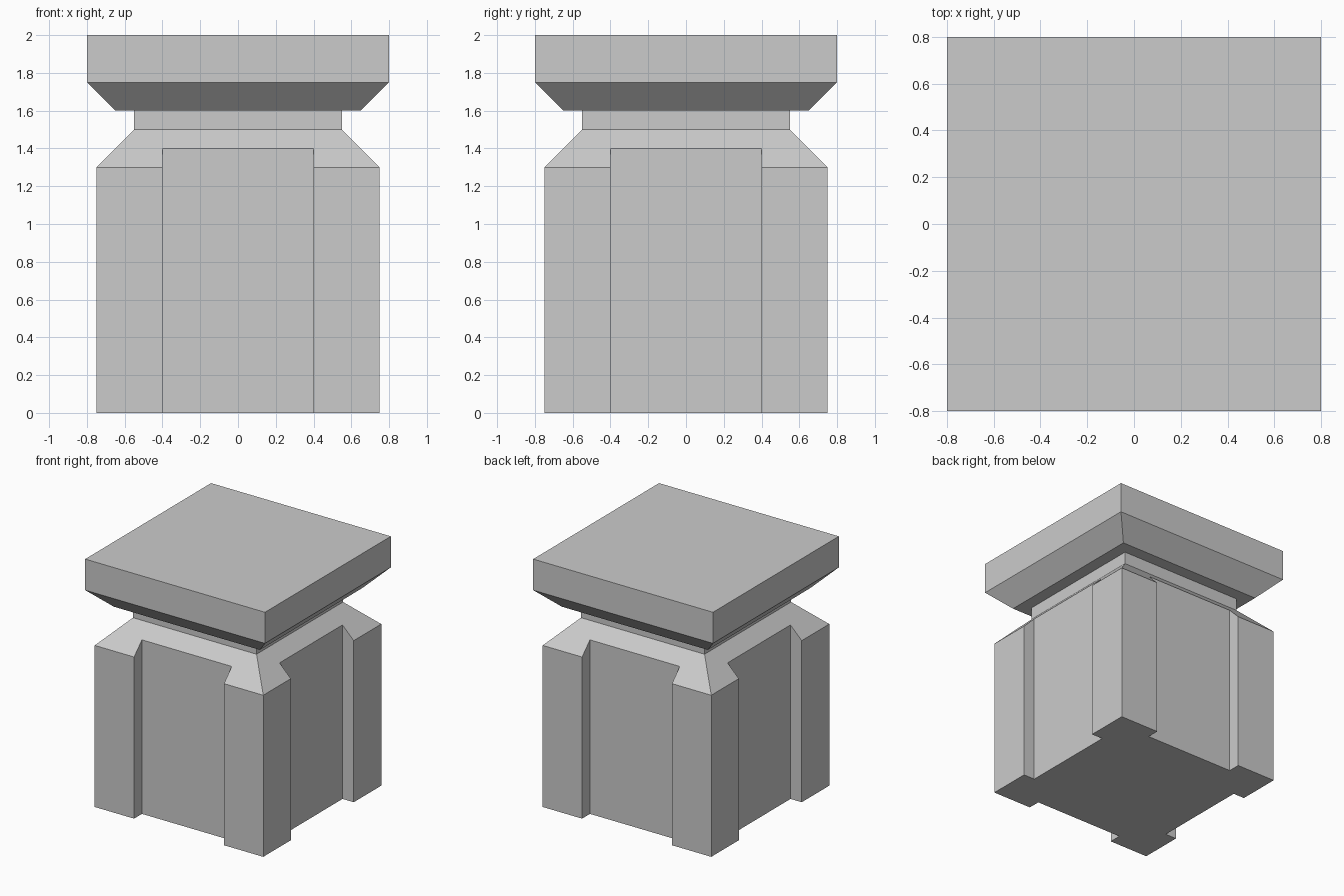
import bpy, bmesh
from mathutils import Matrix, Vector

if "Cube" in bpy.data.objects:
    bpy.data.objects.remove(bpy.data.objects["Cube"])

# Square profile: (half width, height) from the foot to the top of the cap
PROFILE = [(0.75, 0), (0.75, 1.3), (0.55, 1.5), (0.55, 1.6),
           (0.65, 1.6), (0.8, 1.75), (0.8, 2.0)]


def finish(bm, name):
    bmesh.ops.recalc_face_normals(bm, faces=bm.faces[:])
    mesh = bpy.data.meshes.new(name)
    bm.to_mesh(mesh)
    bm.free()
    obj = bpy.data.objects.new(name, mesh)
    bpy.context.collection.objects.link(obj)
    return obj


# Pillar: square rings joined into one closed solid
bm = bmesh.new()
rings = [[bm.verts.new((sx * w, sy * w, z))
          for sx, sy in ((-1, -1), (1, -1), (1, 1), (-1, 1))]
         for w, z in PROFILE]
for low, high in zip(rings, rings[1:]):
    for i in range(4):
        j = (i + 1) % 4
        bm.faces.new((low[i], low[j], high[j], high[i]))
bm.faces.new(rings[0][::-1])
bm.faces.new(rings[-1])
pillar = finish(bm, "pillar")

# Cutter: one box per side, carving the open-ended recesses 0.1 deep
bm = bmesh.new()
size = Matrix.Diagonal((0.8, 0.2, 1.6, 1))
for side in range(4):
    turn = Matrix.Rotation(side * 1.5707963268, 4, 'Z')
    place = Matrix.Translation(Vector((0, -0.75, 0.65)))
    bmesh.ops.create_cube(bm, size=1, matrix=turn @ place @ size)
cutter = finish(bm, "recess_cutter")
cutter.hide_render = True

# Carve the recesses, then remove the cutter
mod = pillar.modifiers.new("recesses", 'BOOLEAN')
mod.operation = 'DIFFERENCE'
mod.solver = 'EXACT'
mod.object = cutter
bpy.context.view_layer.objects.active = pillar
pillar.select_set(True)
bpy.ops.object.modifier_apply(modifier=mod.name)
bpy.data.objects.remove(cutter)
